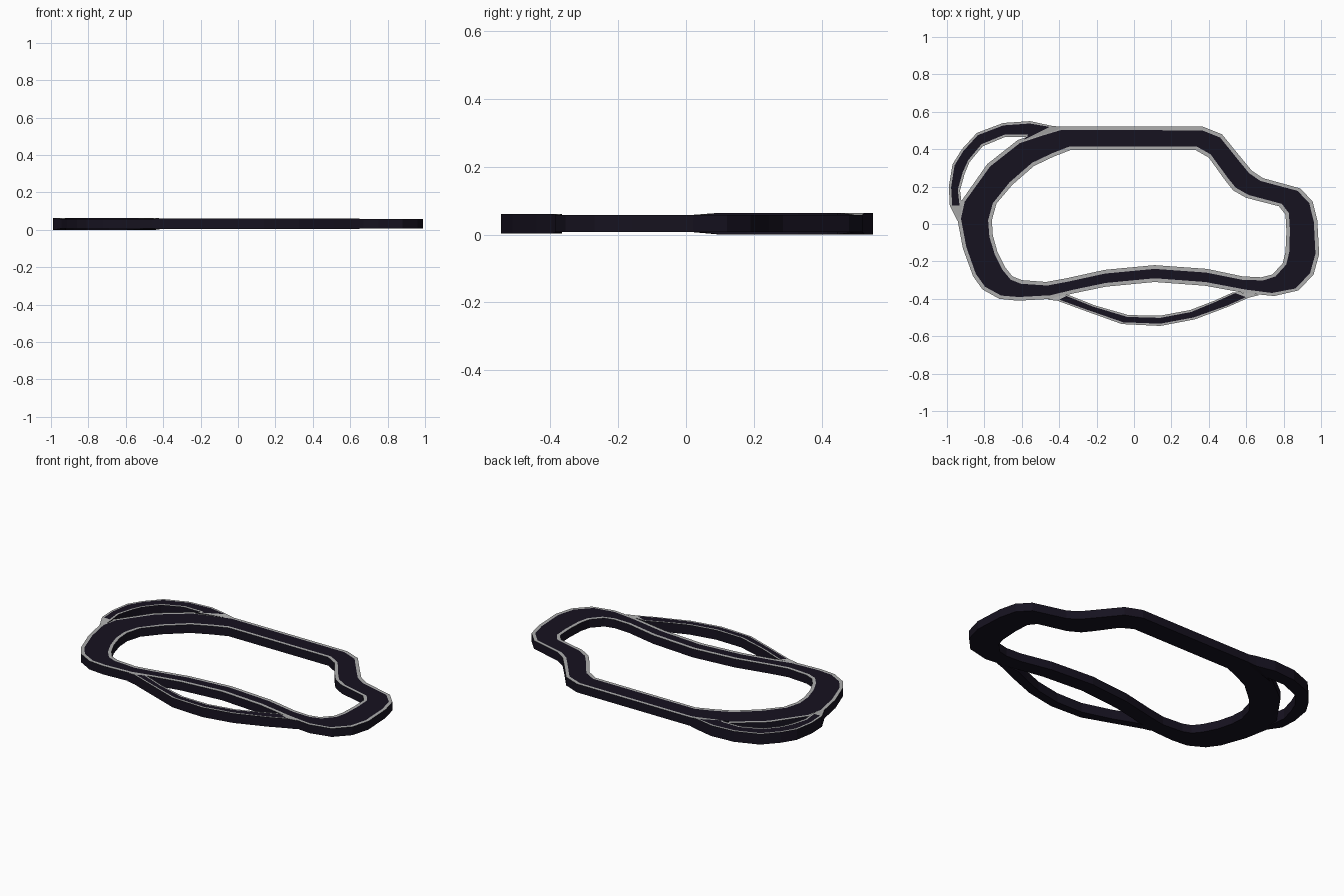
import bpy, bmesh
from mathutils import Vector

if "Cube" in bpy.data.objects:
    bpy.data.objects.remove(bpy.data.objects["Cube"])


def material(name, rgb):
    m = bpy.data.materials.new(name)
    m.diffuse_color = (*rgb, 1)
    m.use_nodes = True
    m.node_tree.nodes["Principled BSDF"].inputs["Base Color"].default_value = m.diffuse_color
    return m


ASPHALT = material("asphalt", (0.008, 0.006, 0.014))
KERB = material("kerb", (0.42, 0.42, 0.42))


def ribbon(name, stations, kerb, zs, closed):
    """Road slab from (outer x, outer y, inner x, inner y) stations with light top edges."""
    bm = bmesh.new()
    rings = []
    for i, (ox, oy, ix, iy) in enumerate(stations):
        z0, z1 = zs(i)
        o, n = Vector((ox, oy, z1)), Vector((ix, iy, z1))
        w = (n - o).length
        t = min(kerb / w, 0.48)
        down = Vector((0, 0, z0 - z1))
        pts = [o, o.lerp(n, t), n.lerp(o, t), n, n + down, o + down]
        rings.append([bm.verts.new(p) for p in pts])
    count = len(rings) if closed else len(rings) - 1
    for i in range(count):
        a, b = rings[i], rings[(i + 1) % len(rings)]
        for k in range(6):
            f = bm.faces.new((a[k], a[(k + 1) % 6], b[(k + 1) % 6], b[k]))
            # kerbs on top, and solid kerb wedges where a branch merges
            wedge = not closed and i in (0, count - 1)
            f.material_index = 1 if k in (0, 2) or (wedge and k == 1) else 0
    if not closed:
        bm.faces.new(rings[0])
        bm.faces.new(rings[-1])
    bmesh.ops.recalc_face_normals(bm, faces=bm.faces)
    me = bpy.data.meshes.new(name)
    bm.to_mesh(me)
    bm.free()
    me.materials.append(ASPHALT)
    me.materials.append(KERB)
    ob = bpy.data.objects.new(name, me)
    bpy.context.collection.objects.link(ob)
    return ob


Z_MAIN = (0.007, 0.058)


def branch_z(n, raised):
    return lambda i: Z_MAIN if i in (0, n - 1) else raised


# main circuit, clockwise from the back straight
main = [
    (-.40, .52, -.34, .395), (.37, .52, .33, .395), (.47, .48, .40, .355),
    (.58, .345, .49, .23), (.63, .285, .53, .18), (.69, .245, .60, .14),
    (.89, .19, .775, .095), (.955, .12, .81, .05), (.98, .02, .815, -.04),
    (.99, -.16, .81, -.15), (.96, -.27, .795, -.21), (.88, -.355, .74, -.27),
    (.75, -.385, .68, -.285), (.60, -.37, .58, -.28), (.38, -.33, .39, -.24),
    (.11, -.31, .11, -.22), (-.15, -.335, -.155, -.245), (-.32, -.37, -.36, -.29),
    (-.44, -.40, -.47, -.31), (-.62, -.41, -.60, -.30), (-.72, -.40, -.65, -.28),
    (-.81, -.35, -.69, -.23), (-.86, -.28, -.73, -.15), (-.915, -.13, -.755, -.06),
    (-.945, .03, -.76, .02), (-.925, .12, -.735, .11), (-.785, .32, -.65, .21),
    (-.62, .45, -.535, .31), (-.50, .49, -.43, .36)]
ribbon("main_circuit", main, 0.02, lambda i: Z_MAIN, True)

# outer loop at the back left corner
back = [
    (-.945, .02, -.925, .05), (-.985, .10, -.92, .10), (-.99, .20, -.93, .18),
    (-.97, .32, -.905, .27), (-.92, .40, -.88, .33), (-.84, .487, -.81, .415),
    (-.70, .54, -.69, .465), (-.555, .55, -.57, .465), (-.44, .525, -.60, .445),
    (-.39, .52, -.42, .495)]
ribbon("back_left_branch", back, 0.013, branch_z(len(back), (0.0, 0.064)), False)

# outer loop along the front straight
front = [
    (-.46, -.405, -.40, -.385), (-.41, -.41, -.35, -.38), (-.26, -.465, -.21, -.435),
    (-.065, -.535, -.03, -.487), (.14, -.545, .14, -.49), (.325, -.51, .30, -.46),
    (.51, -.44, .43, -.41), (.61, -.395, .53, -.365), (.67, -.38, .62, -.37)]
ribbon("front_branch", front, 0.012, branch_z(len(front), (0.003, 0.061)), False)
